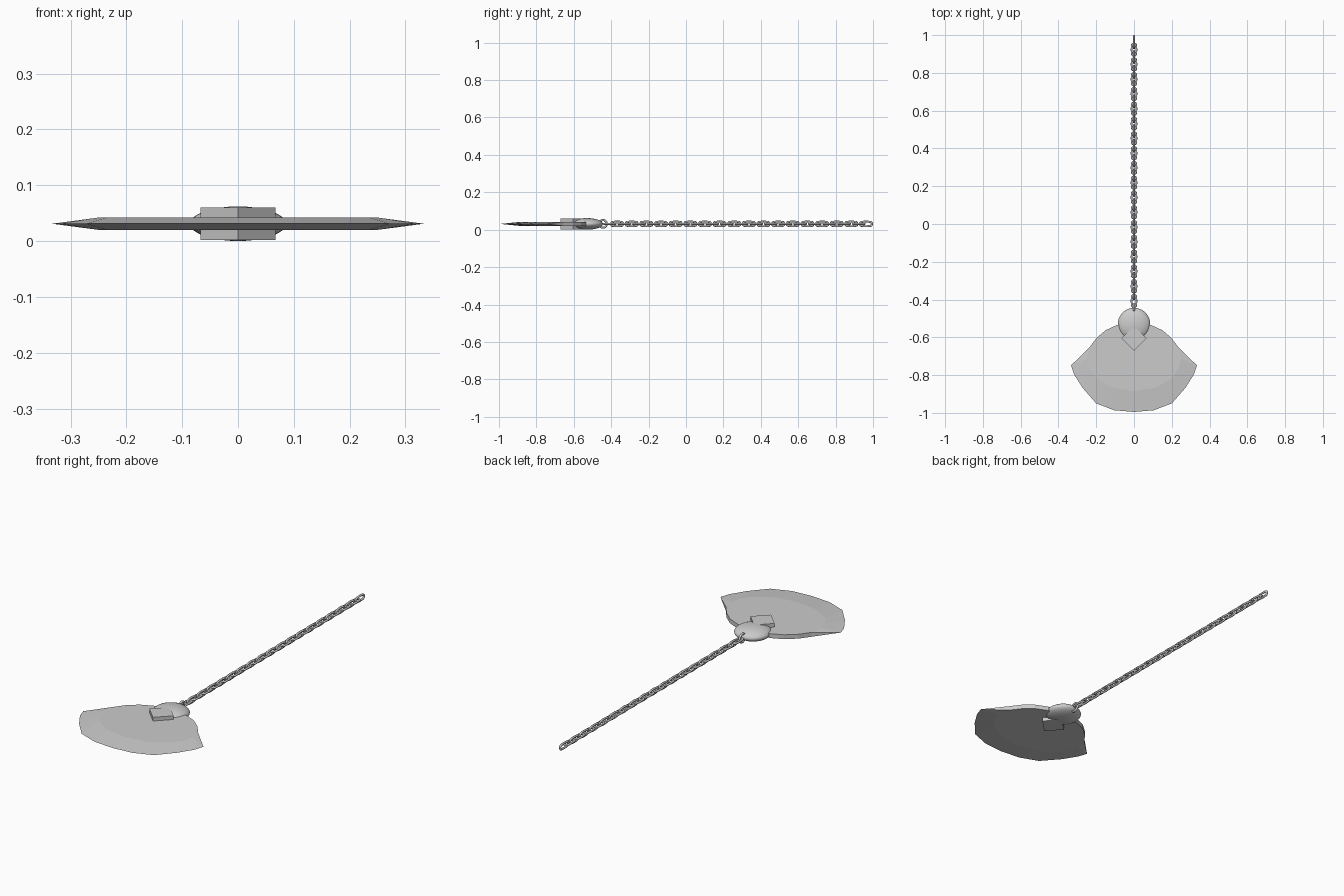
import bpy, bmesh
from math import copysign, pi

if "Cube" in bpy.data.objects:
    bpy.data.objects.remove(bpy.data.objects["Cube"])

MID = 0.031      # height of the cutting edge
HALF = 0.011     # half thickness of the blade


def add_object(name, bm):
    bmesh.ops.recalc_face_normals(bm, faces=bm.faces[:])
    mesh = bpy.data.meshes.new(name)
    bm.to_mesh(mesh)
    bm.free()
    obj = bpy.data.objects.new(name, mesh)
    bpy.context.collection.objects.link(obj)
    return obj


# Blade: half profiles from the centre line outward, mirrored in x
back = [(0, -0.53), (0.09, -0.535), (0.15, -0.562), (0.2, -0.605), (0.237, -0.655)]
inner = [(0.25, -0.715), (0.235, -0.765), (0.2, -0.815), (0.115, -0.867), (0, -0.885)]
edge = [(0.333, -0.748), (0.318, -0.795), (0.272, -0.868), (0.2, -0.95), (0.105, -0.986), (0, -0.995)]

bm = bmesh.new()


def ring(points, z):
    return [bm.verts.new((x, y, z)) for x, y in points]


rim = ring(edge, MID)
flats = []
for z in (MID + HALF, MID - HALF):
    b, i = ring(back, z), ring(inner, z)
    flats.append(b)
    bm.faces.new(b + i)                          # flat side
    bm.faces.new((b[-1], rim[0], i[0]))          # horn facet
    bm.faces.new((i[0], rim[0], rim[1]))         # ground bevel
    for k in range(len(inner) - 1):
        bm.faces.new((i[k], rim[k + 1], rim[k + 2], i[k + 1]))
top, low = flats
for k in range(len(back) - 1):                   # back wall
    bm.faces.new((top[k], top[k + 1], low[k + 1], low[k]))
bm.faces.new((top[-1], rim[0], low[-1]))
half = bm.verts[:] + bm.edges[:] + bm.faces[:]
bmesh.ops.mirror(bm, geom=half, axis='X', merge_dist=0.0005)
add_object("blade", bm)

# Flattened round boss and diamond block at the root of the blade
bpy.ops.mesh.primitive_uv_sphere_add(segments=32, ring_count=16, radius=1,
                                     location=(0, -0.53, MID), scale=(0.086, 0.086, 0.031))
bpy.context.object.name = "round_boss"
bpy.ops.object.shade_smooth()

bpy.ops.mesh.primitive_cube_add(size=1, location=(0, -0.605, MID), rotation=(0, 0, pi / 4),
                                scale=(0.095, 0.095, 0.059))
bpy.context.object.name = "diamond_block"

# Ring joining the boss to the chain
bpy.ops.mesh.primitive_torus_add(major_segments=24, minor_segments=10, major_radius=0.0205,
                                 minor_radius=0.0055, location=(0, -0.444, MID),
                                 rotation=(0, pi / 2, 0))
bpy.context.object.name = "joining_ring"
bpy.ops.object.shade_smooth()

# Chain: one stretched torus, repeated with every other link turned upright
bpy.ops.mesh.primitive_torus_add(major_segments=20, minor_segments=8,
                                 major_radius=0.0125, minor_radius=0.005)
first = bpy.context.object
for v in first.data.vertices:
    if abs(v.co.y) > 1e-4:
        v.co.y += copysign(0.02 * min(1, abs(v.co.y) / 0.0075), v.co.y)
bpy.ops.object.shade_smooth()
for n in range(36):
    link = first if n == 0 else bpy.data.objects.new("chain_link", first.data)
    if n:
        bpy.context.collection.objects.link(link)
    link.name = f"chain_link_{n + 1}"
    link.location = (0, 0.9625 - n * 0.03915, MID)
    link.rotation_euler = (0, pi / 2 if n % 2 == 0 else 0, 0)
